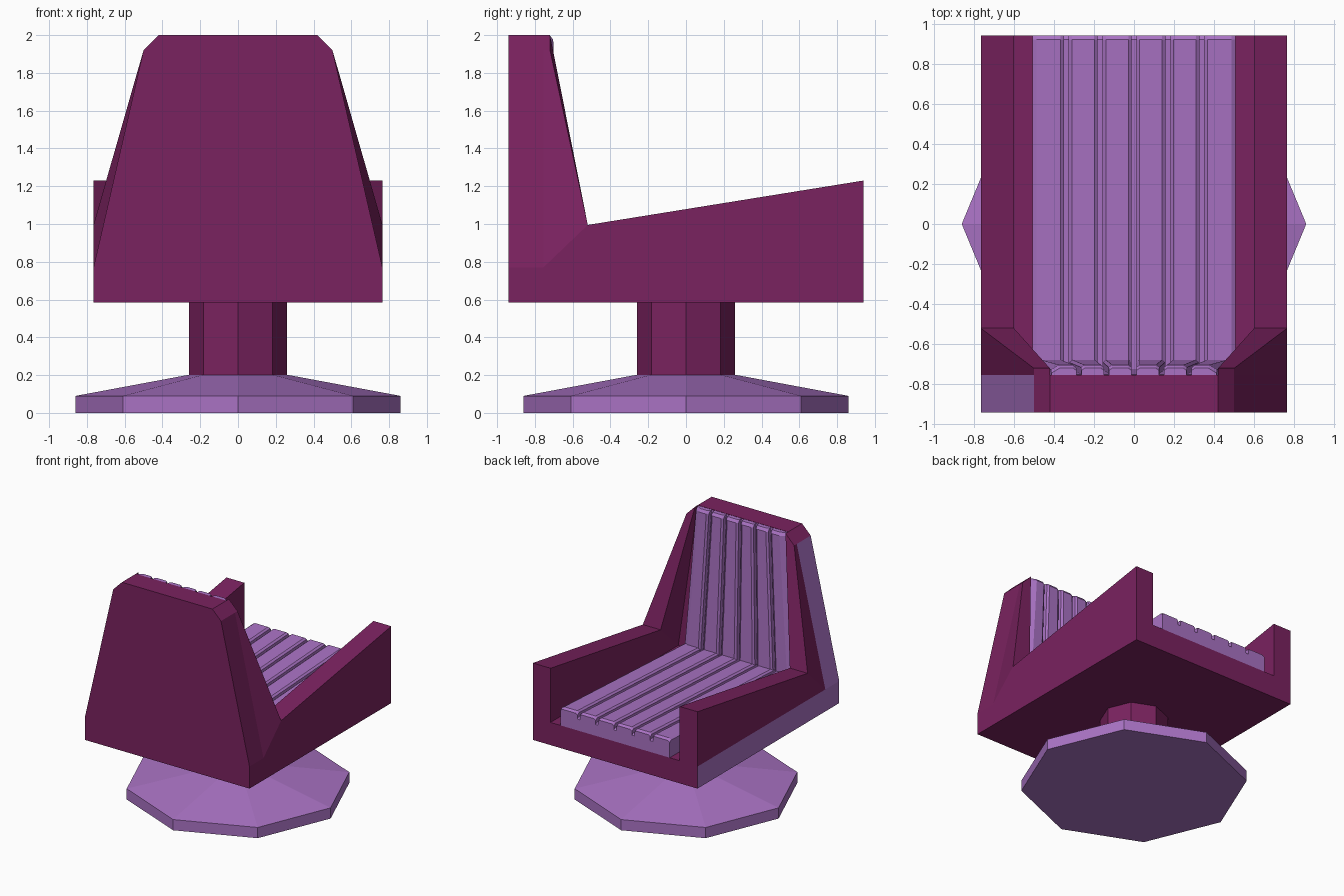
import bpy, bmesh
from mathutils import Vector

if "Cube" in bpy.data.objects:
    bpy.data.objects.remove(bpy.data.objects["Cube"])


def material(name, color):
    m = bpy.data.materials.new(name)
    m.diffuse_color = (*color, 1)
    m.use_nodes = True
    m.node_tree.nodes["Principled BSDF"].inputs["Base Color"].default_value = m.diffuse_color
    return m


maroon = material("maroon", (0.195, 0.016, 0.115))
lavender = material("lavender", (0.40, 0.17, 0.55))


def finish(name, bm, mats):
    bmesh.ops.recalc_face_normals(bm, faces=bm.faces)
    mesh = bpy.data.meshes.new(name)
    bm.to_mesh(mesh)
    bm.free()
    for m in mats:
        mesh.materials.append(m)
    ob = bpy.data.objects.new(name, mesh)
    bpy.context.collection.objects.link(ob)
    return ob


def loft(name, rings, mat):
    bm = bmesh.new()
    loops = [[bm.verts.new(p) for p in ring] for ring in rings]
    n = len(loops[0])
    for a, b in zip(loops, loops[1:]):
        for i in range(n):
            j = (i + 1) % n
            bm.faces.new((a[i], a[j], b[j], b[i]))
    bm.faces.new(loops[0])
    bm.faces.new(loops[-1])
    return finish(name, bm, [mat])


def octagon(r, z):
    from math import cos, sin, pi
    return [(r * cos(i * pi / 4), r * sin(i * pi / 4), z) for i in range(8)]


# pedestal
loft("base", [octagon(0.86, 0), octagon(0.86, 0.09), octagon(0.27, 0.2)], lavender)
loft("column", [octagon(0.26, 0.18), octagon(0.26, 0.59)], maroon)

# shell: right half corners, mirrored to the left
P = {
    "A": (0.765, -0.94, 0.585), "B": (0.765, 0.94, 0.585), "N": (0.765, 0.94, 0.77),
    "C": (0.765, 0.94, 1.23), "D": (0.765, -0.52, 0.995), "L": (0.765, -0.755, 0.77),
    "E": (0.765, -0.94, 0.77), "F": (0.5, -0.94, 1.92), "M": (0.5, -0.755, 1.92),
    "G": (0.5, -0.72, 1.92), "H": (0.42, -0.94, 2), "I": (0.42, -0.72, 2),
    "K": (0.42, -0.755, 2), "c": (0.6, 0.94, 1.23), "d": (0.6, -0.52, 0.995),
    "j": (0.6, 0.94, 0.775), "s": (0.6, -0.755, 0.775),
}
bm = bmesh.new()
V = {s: {k: bm.verts.new((s * x, y, z)) for k, (x, y, z) in P.items()} for s in (1, -1)}
# side band, arm side, back sides, chamfer, front rim, arm top, inner walls
for f in ("ABNLE", "NCDL", "ELMF", "LDGM", "FMGIKH", "DdIG", "CcdD", "cdsj", "dIKs"):
    for s in (1, -1):
        face = bm.faces.new([V[s][k] for k in f])
        face.material_index = int(s == -1 and f in ("ABNLE", "ELMF"))
# bottom, rear, front end, floor, recess, top
for f in ("AB", "AEFH", "BNCcj", "js", "sK", "HK"):
    bm.faces.new([V[1][k] for k in f] + [V[-1][k] for k in reversed(f)])
finish("shell", bm, [maroon, lavender])


# ribbed cushion outline: (across, depth below the top surface); None = underside
def ribs(hw, edge, count=6):
    w, g = 2 * hw / count, 0.012
    pts = [(-hw, None)]
    for i in range(count):
        x0, x1 = -hw + i * w, -hw + (i + 1) * w
        if i == 0:
            pts += [(x0, edge * 0.6), (x0 + edge, 0)]
        else:
            pts += [(x0 + g, 0.045), (x0 + g, 0.012), (x0 + 0.028, 0)]
        if i == count - 1:
            pts += [(x1 - edge, 0), (x1, edge * 0.6)]
        else:
            pts += [(x1 - 0.028, 0), (x1 - g, 0.012), (x1 - g, 0.045)]
    return pts + [(hw, None)]


# seat cushion, rising to the open end
def seat_ring(y, drop):
    top = 0.845 + 0.052 * (y + 0.7) - drop
    return [(x, y, 0.775 if d is None else top - d) for x, d in ribs(0.507, 0.02)]


loft("seat_cushion", [seat_ring(-0.74, 0), seat_ring(0.92, 0), seat_ring(0.94, 0.015)], lavender)


# back cushion, narrowing upward
def back_ring(z, y, hw):
    return [(x, -0.757 if d is None else max(y - d, -0.756), z) for x, d in ribs(hw, 0.04)]


loft("back_cushion", [back_ring(0.79, -0.678, 0.505), back_ring(1.975, -0.703, 0.415),
                      back_ring(1.998, -0.72, 0.412)], lavender)
